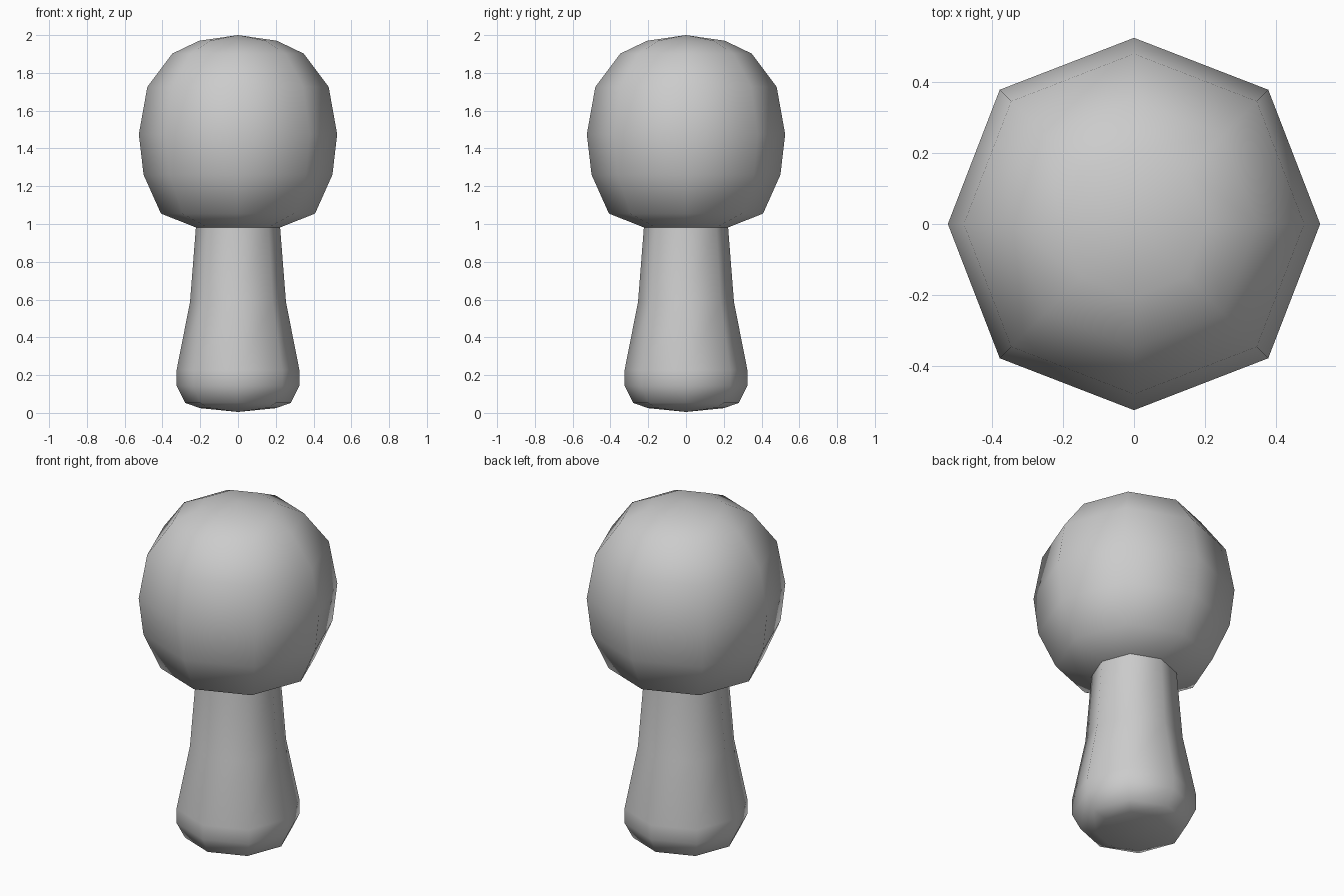
import bpy, bmesh
from math import cos, sin, pi

if "Cube" in bpy.data.objects:
    bpy.data.objects.remove(bpy.data.objects["Cube"])

SIDES = 8


def lathe(name, profile):
    """Spin (radius, z) points into an eight-sided smooth surface; radius 0 makes a pole."""
    bm = bmesh.new()
    rings = []
    for r, z in profile:
        if r == 0:
            rings.append([bm.verts.new((0, 0, z))] * SIDES)
            continue
        ring = []
        for i in range(SIDES):
            a = 2 * pi * i / SIDES
            k = r * (1.02 if i % 2 else 1.0)  # diagonals sit slightly wider
            ring.append(bm.verts.new((k * cos(a), k * sin(a), z)))
        rings.append(ring)
    for low, high in zip(rings, rings[1:]):
        for i in range(SIDES):
            j = (i + 1) % SIDES
            corners = [low[i], low[j], high[j], high[i]]
            bm.faces.new(list(dict.fromkeys(corners)))
    bmesh.ops.recalc_face_normals(bm, faces=bm.faces)
    # an open shell may be oriented inward: make the faces point outward
    if bm.calc_volume(signed=True) < 0:
        bmesh.ops.reverse_faces(bm, faces=bm.faces)
    mesh = bpy.data.meshes.new(name)
    bm.to_mesh(mesh)
    bm.free()
    mesh.shade_smooth()
    obj = bpy.data.objects.new(name, mesh)
    bpy.context.collection.objects.link(obj)
    return obj


# flared stem with rounded foot
lathe("stem", [(0, 0.005), (0.20, 0.025), (0.28, 0.053), (0.325, 0.143),
               (0.325, 0.227), (0.254, 0.587), (0.223, 0.982)])

# round head, joined to the stem at the neck
lathe("head", [(0.223, 0.982), (0.408, 1.055), (0.50, 1.261), (0.525, 1.475),
               (0.48, 1.726), (0.348, 1.902), (0.206, 1.97), (0, 2.0)])
